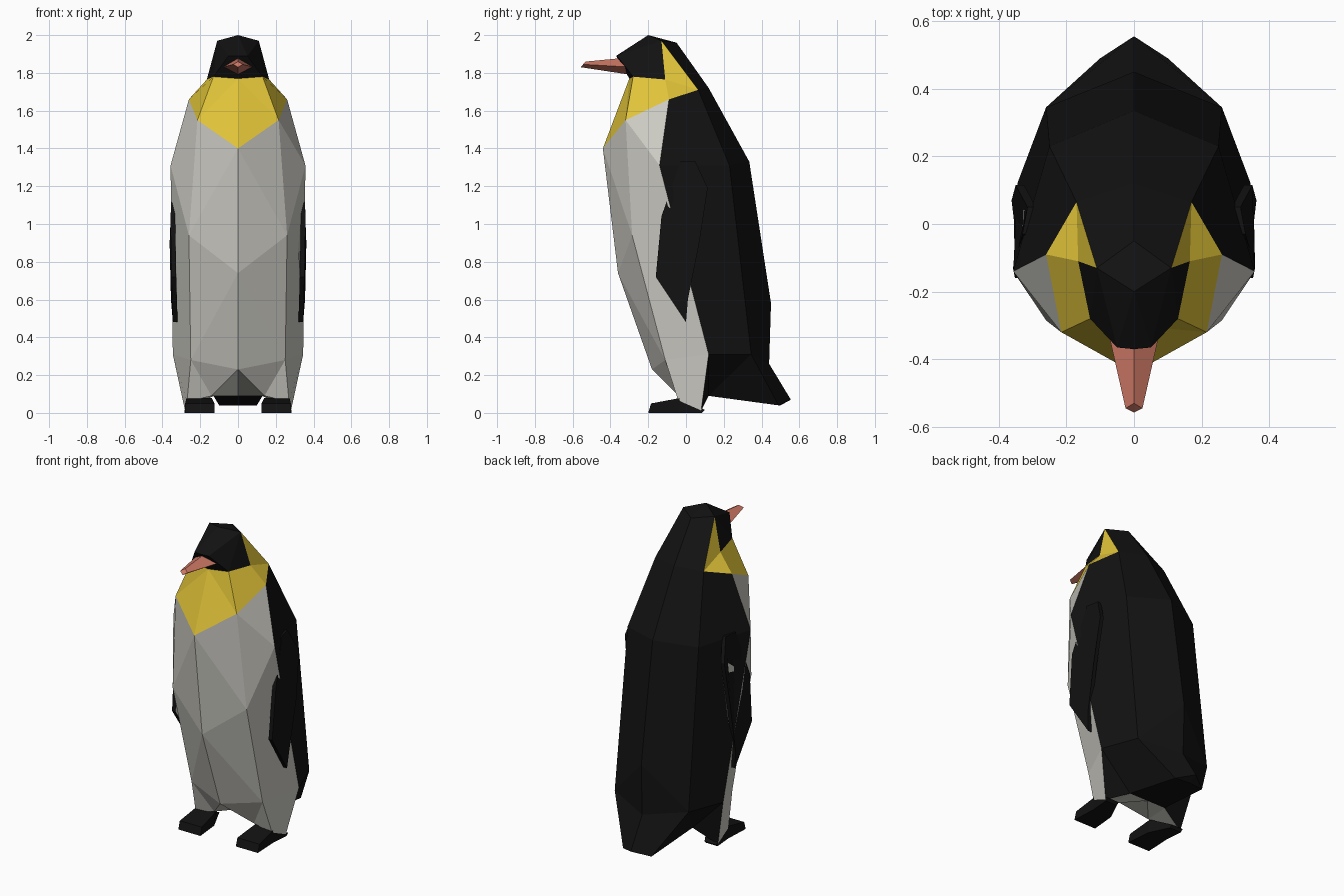
import bpy, bmesh

if "Cube" in bpy.data.objects:
    bpy.data.objects.remove(bpy.data.objects["Cube"])


def material(name, rgb):
    m = bpy.data.materials.new(name)
    m.diffuse_color = (*rgb, 1)
    m.use_nodes = True
    m.node_tree.nodes["Principled BSDF"].inputs["Base Color"].default_value = m.diffuse_color
    return m


BLACK = material("black", (0.006, 0.006, 0.006))
WHITE = material("white", (0.62, 0.61, 0.56))
YELLOW = material("yellow", (0.75, 0.55, 0.04))
PINK = material("beak_pink", (0.62, 0.19, 0.13))


def build(name, points, groups, sides=(1, -1), weld=True):
    """Faces are lists of point keys, grouped by material; one copy per x sign."""
    bm = bmesh.new()
    for s in sides:
        v = {k: bm.verts.new((s * x, y, z)) for k, (x, y, z) in points.items()}
        for i, (_, faces) in enumerate(groups):
            for f in faces:
                bm.faces.new([v[k] for k in f]).material_index = i
    if weld:
        bmesh.ops.remove_doubles(bm, verts=bm.verts, dist=0.0005)
    bmesh.ops.recalc_face_normals(bm, faces=bm.faces)
    me = bpy.data.meshes.new(name)
    bm.to_mesh(me)
    bm.free()
    for mat, _ in groups:
        me.materials.append(mat)
    ob = bpy.data.objects.new(name, me)
    bpy.context.collection.objects.link(ob)
    return ob


def words(text):
    return [f.split() for f in text.split(",")]


# Body and head: right half of the skin, columns F front, A front side,
# S flank, B back side, K spine
body = {
    "crown": (0, -.2, 2), "temple": (.11, -.13, 1.97), "nape": (0, -.05, 1.96),
    "browc": (0, -.37, 1.89), "brow": (.05, -.365, 1.89),
    "chin": (0, -.3, 1.77), "cheek": (.13, -.28, 1.78), "jaw": (.165, -.11, 1.765),
    "F1": (0, -.44, 1.4), "A1": (.215, -.32, 1.55), "S1": (.26, -.09, 1.66),
    "B1": (.17, .065, 1.71), "K1": (0, .12, 1.72),
    "F3": (0, -.36, .74), "A3": (.26, -.285, .94), "S3": (.357, -.14, 1.31),
    "B3": (.25, .23, 1.31), "K3": (0, .335, 1.33),
    "F4": (0, -.18, .23), "A4": (.25, -.11, .28), "S4": (.345, .12, .31),
    "B4": (.26, .345, .31), "K4": (0, .45, .58), "K5": (0, .44, .26),
    "tip": (0, .555, .07), "tail": (.1, .49, .04), "tailc": (0, .5, .04),
    "U": (.13, .12, .09), "Uc": (0, .12, .09),
    "heel": (.28, .08, .01), "shin": (.27, -.04, .06), "shin_in": (.14, -.04, .09),
}
build("body", body, [
    (BLACK, words("crown browc brow,crown brow temple,crown temple nape,"
                  "brow cheek temple,cheek jaw temple,browc chin cheek brow,"
                  "nape temple B1 K1,S1 B1 B3 S3,B1 K1 K3 B3,S3 B3 B4 S4,"
                  "B3 K3 K4 B4,B4 K4 K5,B4 K5 tip tail,tip tail tailc,"
                  "Uc U tail tailc,U B4 tail,S4 B4 U,S4 heel U")),
    (YELLOW, words("temple jaw B1,jaw S1 B1,cheek A1 S1 jaw,"
                   "chin F1 A1,chin A1 cheek")),
    (WHITE, words("F1 A1 A3,F1 A3 F3,A1 S1 S3,A1 S3 A3,F3 A3 A4,F3 A4 F4,"
                  "A3 S3 S4 A4,S4 A4 shin heel,F4 A4 shin_in,A4 shin shin_in,"
                  "F4 shin_in Uc,shin_in U Uc,shin heel U shin_in")),
])

# Beak: tapering diamond section
beak = {
    "rt": (0, -.27, 1.885), "rs": (.085, -.28, 1.83), "rb": (0, -.26, 1.785),
    "tt": (0, -.53, 1.86), "ts": (.025, -.545, 1.845), "tb": (0, -.557, 1.83),
}
build("beak", beak, [(PINK, words("rt rs ts tt,rs rb tb ts,tt ts tb,rt rs rb"))])

# Flippers: flat blades, black outside and white inside
blade = [(.33, -.03, 1.33), (.315, .05, 1.33), (.35, .115, 1.19), (.362, .07, .9),
         (.355, .01, .6), (.345, 0, .48), (.352, -.16, .72), (.358, -.13, 1.04)]
n = len(blade)
flipper = {("o", i): p for i, p in enumerate(blade)}
flipper.update({("i", i): (x - .025, y, z) for i, (x, y, z) in enumerate(blade)})
rim = [[("o", i), ("o", (i + 1) % n), ("i", (i + 1) % n), ("i", i)] for i in range(n)]
outer, inner = ([(k, i) for i in range(n)] for k in "oi")
for side, s in (("right", 1), ("left", -1)):
    build(f"{side}_flipper", flipper, [(BLACK, rim + [outer]), (WHITE, [inner])], (s,), False)

# Feet: three lofted sections from toe to heel (y, inner x, outer x, height)
foot = {}
for j, (y, a, b, h) in enumerate([(-.2, .125, .28, .05), (-.04, .14, .272, .08),
                                  (.085, .2, .282, .015)]):
    for i, (x, z) in enumerate([(a, 0), (b, 0), (b, h), (a, h)]):
        foot[j, i] = (x, y + (.015 if z else 0), z)
skin = [[(j, i), (j, (i + 1) % 4), (j + 1, (i + 1) % 4), (j + 1, i)]
        for j in range(2) for i in range(4)]
caps = [[(j, i) for i in range(4)] for j in (0, 2)]
for side, s in (("right", 1), ("left", -1)):
    build(f"{side}_foot", foot, [(BLACK, skin + caps)], (s,), False)
